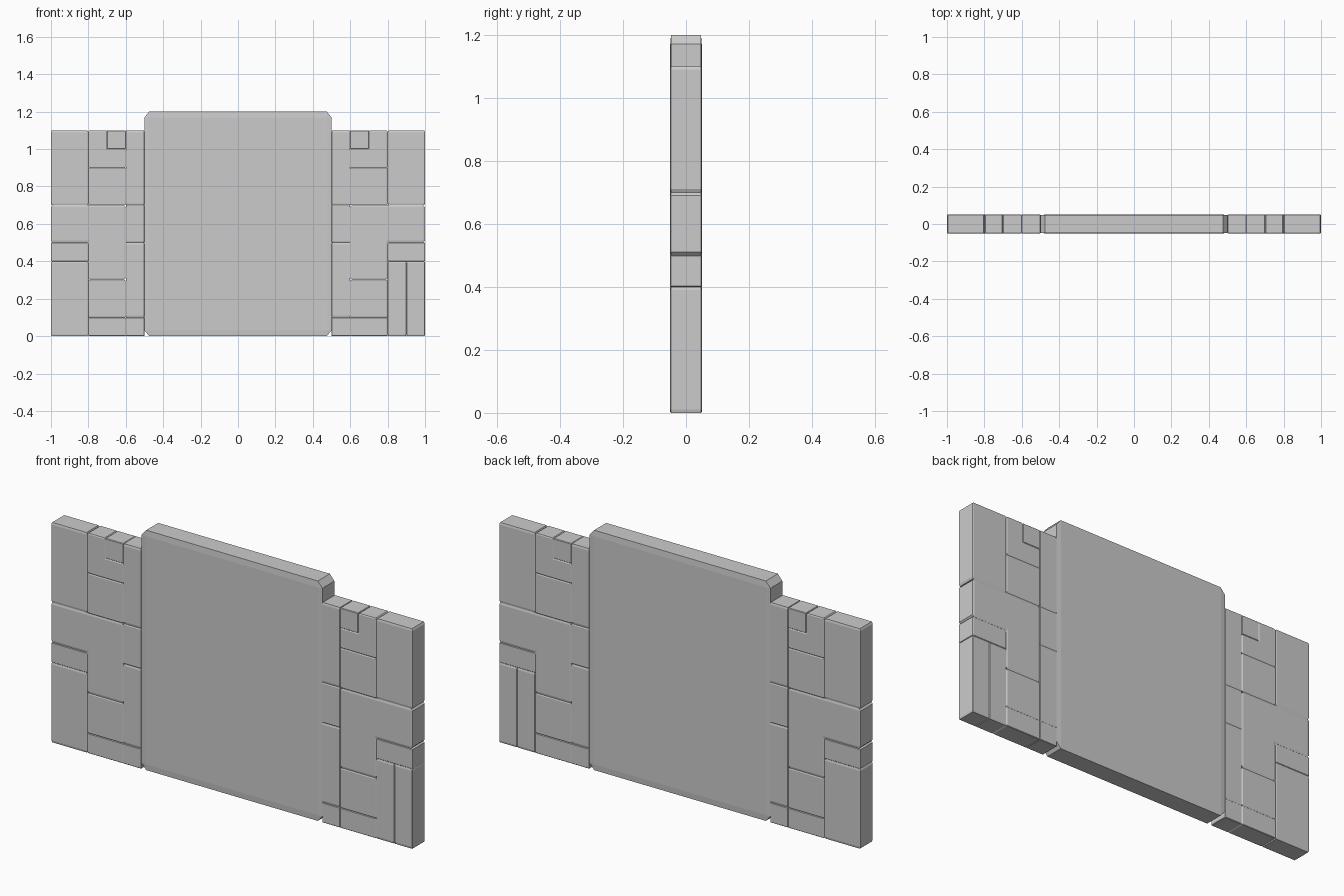
import bpy
import bmesh
from mathutils import Vector

if "Cube" in bpy.data.objects:
    bpy.data.objects.remove(bpy.data.objects["Cube"])

DEPTH = 0.1
BEVEL = 0.025  # chamfer as a fraction of each block's own size


def piece(name, outline):
    """Chamfered prism from an x/z outline, bevelled in unit space then scaled."""
    xs, zs = [p[0] for p in outline], [p[1] for p in outline]
    size = Vector((max(xs) - min(xs), DEPTH, max(zs) - min(zs)))
    centre = Vector(((max(xs) + min(xs)) / 2, 0, (max(zs) + min(zs)) / 2))
    bm = bmesh.new()
    ring = [bm.verts.new(((x - centre.x) / size.x, -0.5, (z - centre.z) / size.z))
            for x, z in outline]
    face = bm.faces.new(ring)
    back = bmesh.ops.extrude_face_region(bm, geom=[face], use_keep_orig=True)
    new = [v for v in back["geom"] if isinstance(v, bmesh.types.BMVert)]
    bmesh.ops.translate(bm, verts=new, vec=(0, 1, 0))
    bmesh.ops.recalc_face_normals(bm, faces=bm.faces)
    bmesh.ops.bevel(bm, geom=bm.edges[:], offset=BEVEL, offset_type='OFFSET',
                    segments=1, profile=0.5, affect='EDGES')
    bmesh.ops.scale(bm, verts=bm.verts, vec=size)
    bmesh.ops.recalc_face_normals(bm, faces=bm.faces)
    mesh = bpy.data.meshes.new(name)
    bm.to_mesh(mesh)
    bm.free()
    obj = bpy.data.objects.new(name, mesh)
    obj.location = centre
    bpy.context.collection.objects.link(obj)
    return obj


def rect(x0, x1, z0, z1):
    return [(x0, z0), (x1, z0), (x1, z1), (x0, z1)]


# Large centre slab
piece("centre_slab", rect(-0.5, 0.5, 0, 1.2))

# Blocks shared by both sides, measured outward from the centre
side_blocks = {
    "upper_outer_block": rect(0.8, 1.0, 0.7, 1.1),
    "upper_notched_block": [(0.6, 0.9), (0.8, 0.9), (0.8, 1.1),
                            (0.7, 1.1), (0.7, 1.0), (0.6, 1.0)],
    "small_corner_block": rect(0.6, 0.7, 1.0, 1.1),
    "upper_inner_block": rect(0.6, 0.8, 0.7, 0.9),
    "middle_corner_block": [(0.6, 0.3), (0.8, 0.3), (0.8, 0.5),
                            (1.0, 0.5), (1.0, 0.7), (0.6, 0.7)],
    "outer_thin_block": rect(0.8, 1.0, 0.4, 0.5),
    "lower_inner_block": rect(0.6, 0.8, 0.1, 0.3),
    "base_inner_block": rect(0.6, 0.8, 0.0, 0.1),
    "jamb_base": rect(0.5, 0.6, 0.0, 0.1),
    "jamb_lower": rect(0.5, 0.6, 0.1, 0.5),
    "jamb_middle": rect(0.5, 0.6, 0.5, 0.7),
    "jamb_upper": rect(0.5, 0.6, 0.7, 1.1),
}
for side, sign in (("left", -1), ("right", 1)):
    for name, outline in side_blocks.items():
        piece(f"{side}_{name}", [(sign * x, z) for x, z in outline])

# Lower outer blocks: one on the left, split in two on the right
piece("left_lower_outer_block", rect(-1.0, -0.8, 0, 0.4))
piece("right_lower_outer_block_a", rect(0.8, 0.9, 0, 0.4))
piece("right_lower_outer_block_b", rect(0.9, 1.0, 0, 0.4))
